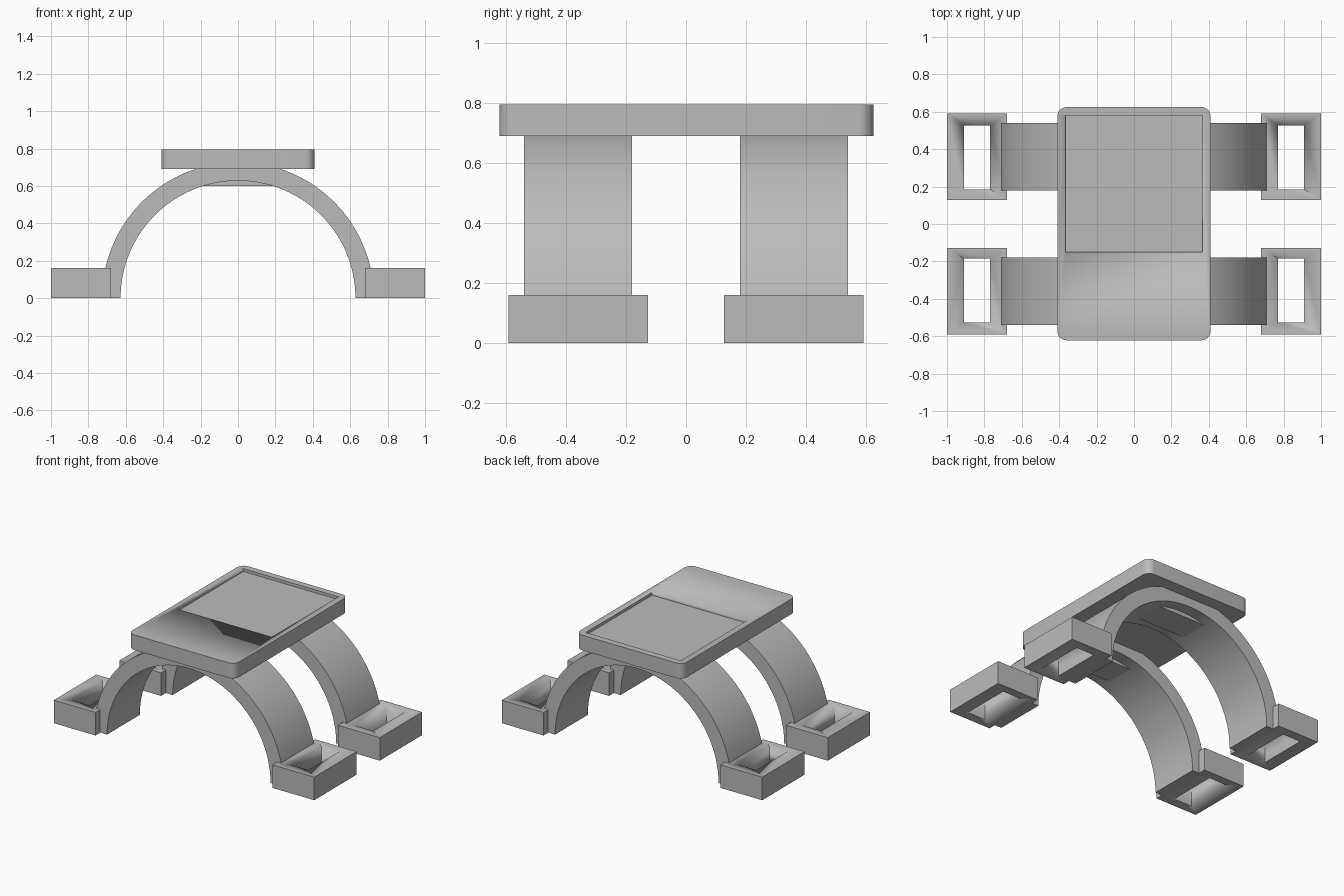
import bpy, bmesh
from math import cos, sin, pi

if "Cube" in bpy.data.objects:
    bpy.data.objects.remove(bpy.data.objects["Cube"])

grey = bpy.data.materials.new("plain_grey")
grey.use_nodes = True
colour = (0.5, 0.5, 0.5, 1)
grey.diffuse_color = colour
grey.node_tree.nodes["Principled BSDF"].inputs["Base Color"].default_value = colour


def finish(name, bm):
    """Turn a bmesh into a smooth-by-angle object."""
    bmesh.ops.recalc_face_normals(bm, faces=bm.faces)
    mesh = bpy.data.meshes.new(name)
    bm.to_mesh(mesh)
    bm.free()
    mesh.materials.append(grey)
    obj = bpy.data.objects.new(name, mesh)
    bpy.context.collection.objects.link(obj)
    bpy.ops.object.select_all(action='DESELECT')
    obj.select_set(True)
    bpy.context.view_layer.objects.active = obj
    bpy.ops.object.shade_smooth_by_angle(angle=pi / 6)
    return obj


def box(name, x, y, z, corner=0):
    """Box between (low, high) pairs, with optional rounded upright edges."""
    bm = bmesh.new()
    bmesh.ops.create_cube(bm, size=1)
    for v in bm.verts:
        v.co = [sum(r) / 2 + c * (r[1] - r[0]) for r, c in zip((x, y, z), v.co)]
    if corner:
        upright = [e for e in bm.edges
                   if abs(e.verts[0].co.z - e.verts[1].co.z) > 0.01]
        bmesh.ops.bevel(bm, geom=upright, offset=corner, segments=8,
                        profile=0.5, affect='EDGES')
    return finish(name, bm)


def cut(target, cutter):
    """Subtract the cutter and discard it."""
    cutter.hide_render = True
    mod = target.modifiers.new("cut", 'BOOLEAN')
    mod.operation = 'DIFFERENCE'
    mod.solver = 'EXACT'
    mod.object = cutter
    bpy.context.view_layer.objects.active = target
    bpy.ops.object.modifier_apply(modifier=mod.name)
    bpy.data.objects.remove(cutter)


def arch(name, inner, outer, y, steps=64):
    """Half ring extruded along y."""
    bm = bmesh.new()
    angles = [pi * i / steps for i in range(steps + 1)]
    rows = [[bm.verts.new((r * cos(a), d, r * sin(a)))
             for r, d in ((inner, y[0]), (outer, y[0]), (outer, y[1]), (inner, y[1]))]
            for a in angles]
    for a, b in zip(rows, rows[1:]):
        for i in range(4):
            j = (i + 1) % 4
            bm.faces.new((a[i], a[j], b[j], b[i]))
    bm.faces.new(rows[0])
    bm.faces.new(rows[-1])
    return finish(name, bm)


def span(side, low, high):
    return tuple(sorted((side * low, side * high)))


# Top case with a shallow screen recess
case = box("top_case", (-0.41, 0.41), (-0.622, 0.625), (0.69, 0.795), corner=0.05)
cut(case, box("recess_cutter", (-0.365, 0.365), (-0.15, 0.58), (0.775, 0.9)))

for end, sy in (("front", -1), ("back", 1)):
    # Curved strap and the flat pad under its crown
    arch(end + "_arch", 0.628, 0.727, span(sy, 0.18, 0.54))
    box(end + "_crown_pad", (-0.19, 0.19), span(sy, 0.26, 0.46), (0.6, 0.68))
    # Open buckles at the strap feet
    for side, sx in (("left", 1), ("right", -1)):
        buckle = box(f"{end}_{side}_buckle", span(sx, 0.68, 1.0),
                     span(sy, 0.127, 0.592), (0, 0.16))
        cut(buckle, box("slot_cutter", span(sx, 0.77, 0.91),
                        span(sy, 0.185, 0.527), (-0.1, 0.3)))
